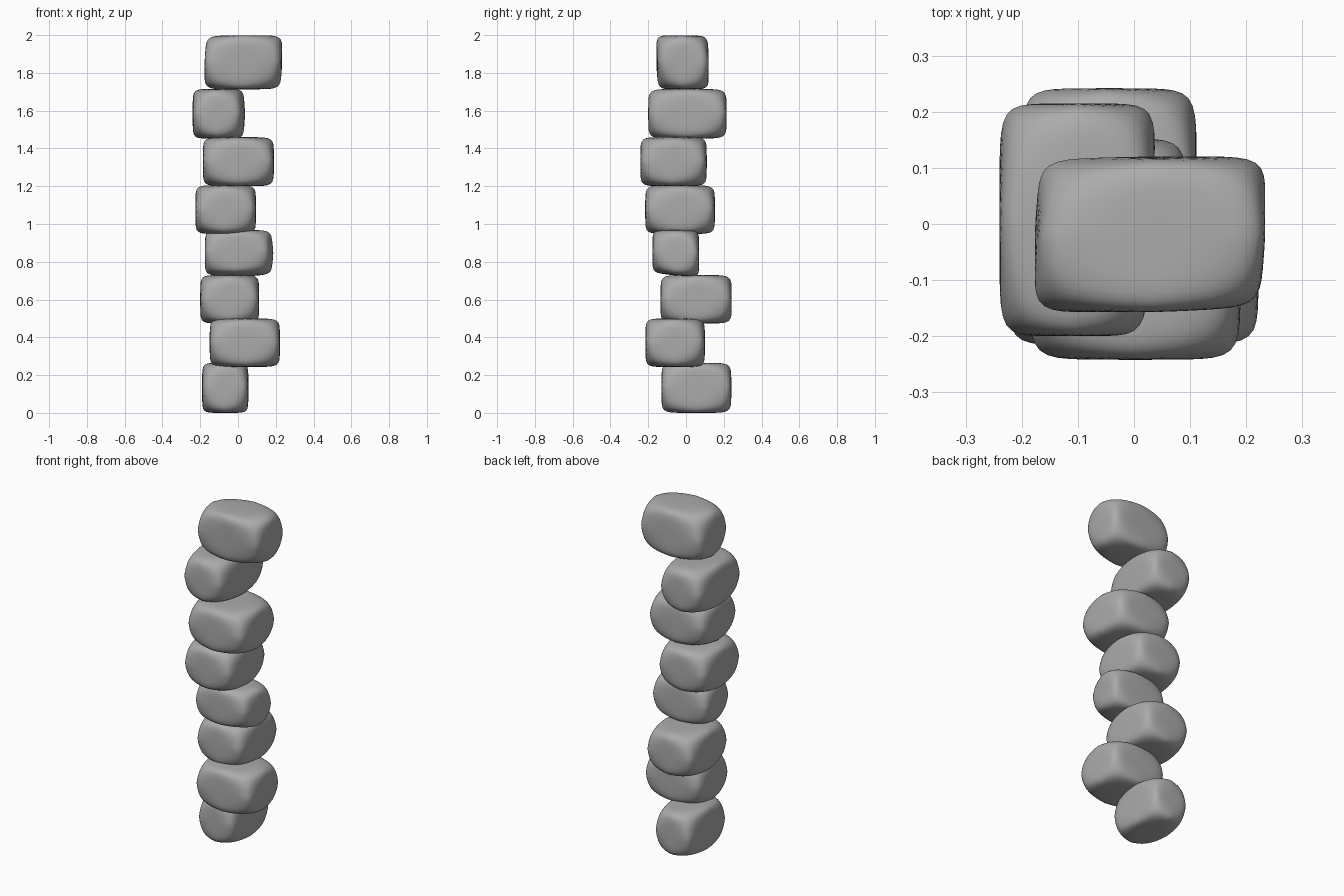
import bpy, bmesh
from mathutils import Vector

if "Cube" in bpy.data.objects:
    bpy.data.objects.remove(bpy.data.objects["Cube"])

POWER = 8.0      # squareness of the stones
CORNER = 2.4     # smaller values chop the corners more

# x range, y range, z range, corner pulls [(corner signs, offset)]
STONES = [
    ((-0.19, 0.055), (-0.13, 0.24), (0.0, 0.265), []),
    ((-0.15, 0.222), (-0.215, 0.10), (0.243, 0.50), []),
    ((-0.20, 0.112), (-0.135, 0.242), (0.473, 0.73), []),
    ((-0.176, 0.194), (-0.178, 0.07), (0.716, 0.968),
     [((1, -1, -1), (-0.03, 0.0, 0.03)), ((1, -1, 1), (-0.03, 0.0, 0.0)),
      ((-1, -1, -1), (0.0, 0.0, 0.02))]),
    ((-0.226, 0.095), (-0.216, 0.153), (0.947, 1.205), []),
    ((-0.186, 0.19), (-0.242, 0.11), (1.20, 1.46), []),
    ((-0.24, 0.042), (-0.20, 0.215), (1.452, 1.715),
     [((1, -1, -1), (-0.02, 0.0, 0.0)), ((1, -1, 1), (-0.02, 0.0, 0.0))]),
    ((-0.18, 0.237), (-0.16, 0.122), (1.713, 2.0),
     [((-1, 1, 1), (0.02, -0.01, -0.005)),
      ((1, -1, -1), (-0.02, 0.02, 0.0))]),
]

# Dark grey stone colour
grey = bpy.data.materials.new("stone_grey")
grey.diffuse_color = (0.41, 0.41, 0.41, 1)
grey.use_nodes = True
grey.node_tree.nodes["Principled BSDF"].inputs["Base Color"].default_value = grey.diffuse_color


def stone(name, ranges, pulls):
    """Rounded block filling the given ranges, with chopped soft corners."""
    bm = bmesh.new()
    bmesh.ops.create_cube(bm, size=2)
    bmesh.ops.subdivide_edges(bm, edges=bm.edges[:], cuts=15, use_grid_fill=True)
    centre = Vector([(a + b) / 2 for a, b in ranges])
    half = Vector([(b - a) / 2 for a, b in ranges])
    for v in bm.verts:
        a = [abs(c) for c in v.co]
        norm = sum(c ** POWER for c in a) + (sum(a) / CORNER) ** POWER
        p = v.co / norm ** (1 / POWER)
        q = Vector([centre[i] + half[i] * p[i] for i in range(3)])
        for sign, offset in pulls:
            w = 1.0
            for i in range(3):
                w *= (1 + sign[i] * p[i]) / 2
            q += Vector(offset) * w
        v.co = q
    bmesh.ops.recalc_face_normals(bm, faces=bm.faces[:])
    for f in bm.faces:
        f.smooth = True
    mesh = bpy.data.meshes.new(name)
    bm.to_mesh(mesh)
    bm.free()
    mesh.materials.append(grey)
    bpy.context.collection.objects.link(bpy.data.objects.new(name, mesh))


# Stack of stones, bottom to top
for i, (xr, yr, zr, pulls) in enumerate(STONES):
    stone(f"stone_{i + 1}", (xr, yr, zr), pulls)
